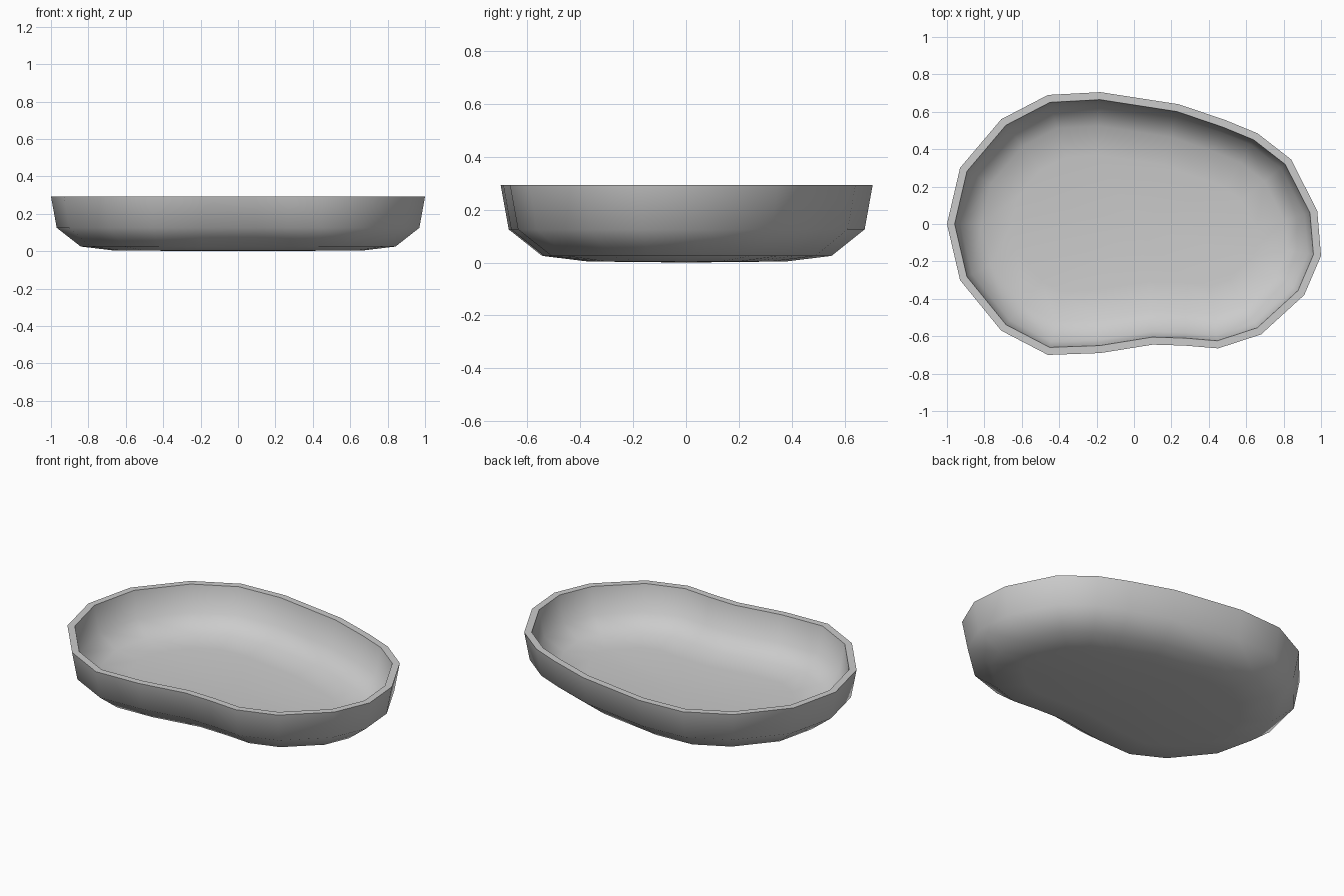
import bpy, bmesh, math
from mathutils import Vector

if "Cube" in bpy.data.objects:
    bpy.data.objects.remove(bpy.data.objects["Cube"])

# Rim outline seen from above (clockwise from the left tip)
OUTLINE = [(-1, 0), (-.93, .30), (-.71, .56), (-.46, .69), (-.18, .705),
           (.24, .64), (.49, .555), (.66, .485), (.84, .345), (.98, .07),
           (1, -.17), (.91, -.38), (.68, -.59), (.45, -.665), (.27, -.65),
           (.10, -.645), (-.18, -.69), (-.46, -.70), (-.71, -.57), (-.93, -.30)]

# Wall section: (inset from outline, height), outside bottom -> rim -> inside floor
SECTION = [(.325, .004), (.155, .025), (.03, .125), (0, .292),
           (.04, .292), (.07, .135), (.18, .062), (.335, .044)]


def inset(points, d):
    """Offset the outline inwards by d with mitred corners."""
    pts = [Vector(p) for p in points]
    out = []
    for i, p in enumerate(pts):
        a = (p - pts[i - 1]).normalized()
        b = (pts[(i + 1) % len(pts)] - p).normalized()
        na, nb = Vector((a.y, -a.x)), Vector((b.y, -b.x))
        m = (na + nb).normalized()
        out.append(p + m * d / max(m.dot(na), .5))
    return out


bm = bmesh.new()
rings = [[bm.verts.new((p.x, p.y, z)) for p in inset(OUTLINE, d)] for d, z in SECTION]

# Walls
n = len(OUTLINE)
for r0, r1 in zip(rings, rings[1:]):
    for i in range(n):
        j = (i + 1) % n
        bm.faces.new((r0[i], r0[j], r1[j], r1[i]))

# Underside and inner floor, each closed around a centre point
for ring, z in ((rings[0], 0), (rings[-1], .04)):
    c = bm.verts.new((0, 0, z))
    for i in range(n):
        bm.faces.new((ring[i], ring[(i + 1) % n], c))

bmesh.ops.recalc_face_normals(bm, faces=bm.faces[:])
for f in bm.faces:
    f.smooth = True

# Crisp rim edges
rim = set(rings[3]), set(rings[4])
for e in bm.edges:
    if any(set(e.verts) <= r for r in rim):
        e.smooth = False

mesh = bpy.data.meshes.new("dish")
bm.to_mesh(mesh)
bm.free()
dish = bpy.data.objects.new("dish", mesh)
bpy.context.collection.objects.link(dish)
